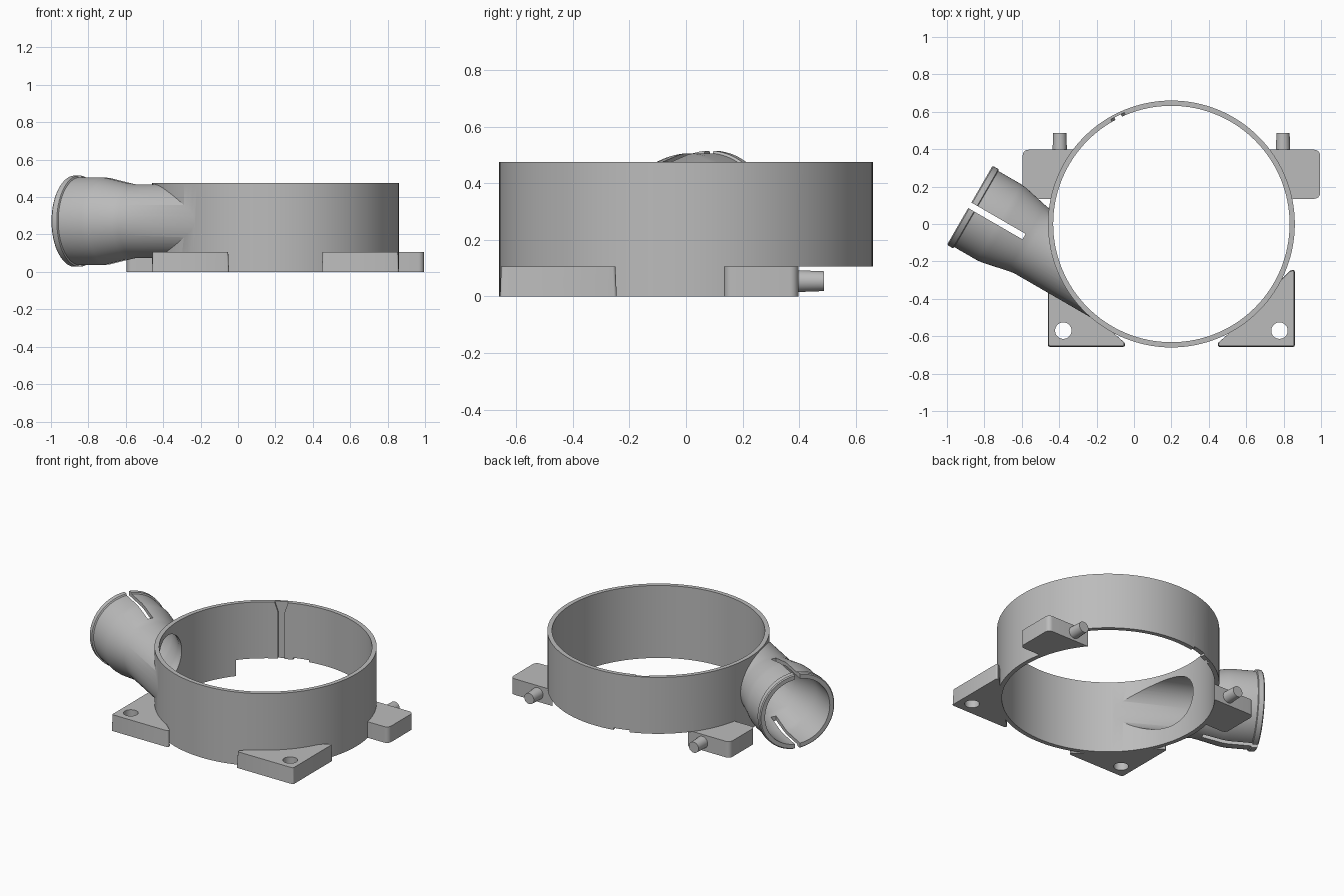
import bpy, bmesh
from math import sin, cos, radians, pi
from mathutils import Matrix, Vector

cube = bpy.data.objects.get("Cube")
if cube:
    bpy.data.objects.remove(cube, do_unlink=True)

GREY = (0.5, 0.5, 0.5, 1)
mat = bpy.data.materials.new("light grey")
mat.use_nodes = True
mat.diffuse_color = GREY
mat.node_tree.nodes["Principled BSDF"].inputs["Base Color"].default_value = GREY

CX = 0.2             # ring centre on x
R_OUT, R_IN, H = 0.66, 0.632, 0.475
FOOT_H = 0.105


def finish(name, bm, matrix):
    bmesh.ops.transform(bm, matrix=matrix, verts=bm.verts)
    bmesh.ops.recalc_face_normals(bm, faces=bm.faces)
    mesh = bpy.data.meshes.new(name)
    bm.to_mesh(mesh)
    bm.free()
    mesh.materials.append(mat)
    obj = bpy.data.objects.new(name, mesh)
    bpy.context.collection.objects.link(obj)
    return obj


def lathe(name, profile, matrix=Matrix(), n=96):
    """Closed solid of revolution from (radius, height) pairs."""
    bm = bmesh.new()
    rings = [[bm.verts.new((r * cos(2 * pi * i / n), r * sin(2 * pi * i / n), z))
              for i in range(n)] for r, z in profile]
    for a, b in zip(rings, rings[1:]):
        for i in range(n):
            j = (i + 1) % n
            bm.faces.new((a[i], a[j], b[j], b[i]))
    bm.faces.new(rings[0])
    bm.faces.new(rings[-1])
    return finish(name, bm, matrix)


def prism(name, pts, z0, z1, matrix=Matrix(), taper=1.0):
    """Extruded outline; the top is scaled about the outline's middle."""
    bm = bmesh.new()
    mid = sum((Vector(p) for p in pts), Vector((0, 0))) / len(pts)
    low = [bm.verts.new((x, y, z0)) for x, y in pts]
    top = [bm.verts.new((*(mid + (Vector(p) - mid) * taper), z1)) for p in pts]
    bm.faces.new(low)
    bm.faces.new(top)
    for i in range(len(pts)):
        j = (i + 1) % len(pts)
        bm.faces.new((low[i], low[j], top[j], top[i]))
    return finish(name, bm, matrix)


def box_pts(x0, x1, y0, y1):
    return [(x0, y0), (x1, y0), (x1, y1), (x0, y1)]


def arc(cx, cy, r, a0, a1, n):
    angles = [radians(a0 + (a1 - a0) * i / n) for i in range(n + 1)]
    return [(cx + r * cos(a), cy + r * sin(a)) for a in angles]


def boolean(obj, tool, op):
    mod = obj.modifiers.new(op, 'BOOLEAN')
    mod.operation, mod.solver, mod.object = op, 'EXACT', tool
    activate(obj)
    bpy.ops.object.modifier_apply(modifier=mod.name)
    bpy.data.objects.remove(tool, do_unlink=True)


def activate(obj):
    for o in bpy.context.selected_objects:
        o.select_set(False)
    obj.select_set(True)
    bpy.context.view_layer.objects.active = obj


def smooth(obj):
    activate(obj)
    bpy.ops.object.shade_smooth_by_angle(angle=radians(30))


def frame(x_axis, y_axis, origin):
    x, y = Vector(x_axis), Vector(y_axis)
    m = Matrix((x, y, x.cross(y))).transposed().to_4x4()
    m.translation = origin
    return m


def wall_frame(deg):
    """Local x along the wall, y up, z outward from the ring centre."""
    a = radians(deg)
    return frame((-sin(a), cos(a), 0), (0, 0, 1), (CX, 0, 0))


at_ring = Matrix.Translation((CX, 0, 0))
# Side tube frame: local z runs from the open end into the ring
a = radians(60)
tube_frame = frame((cos(a), sin(a), 0), (0, 0, 1), (-0.878, 0.1, 0.271))

# Ring with side tube, then hollowed out
body = lathe("ring_with_side_tube", [(R_OUT, 0), (R_OUT, H)], at_ring, 128)
boolean(body, lathe("tube_outer", [
    (0.238, 0), (0.244, 0.006), (0.244, 0.036), (0.235, 0.04), (0.235, 0.18),
    (0.231, 0.215), (0.202, 0.35), (0.196, 0.385), (0.196, 0.93)], tube_frame), 'UNION')
boolean(body, lathe("ring_bore", [(R_IN, -0.1), (R_IN, 0.6)], at_ring, 128), 'DIFFERENCE')
boolean(body, lathe("tube_bore", [
    (0.212, -0.05), (0.212, 0.18), (0.206, 0.215), (0.172, 0.35),
    (0.165, 0.385), (0.165, 0.95)], tube_frame), 'DIFFERENCE')
# Clamping slits above and below the tube end
boolean(body, prism("slit", box_pts(-0.017, 0.017, -0.3, 0.3), -0.05, 0.335, tube_frame),
        'DIFFERENCE')
# Raised lower edge at the back, with a small notch
boolean(body, prism("back_cut", box_pts(-0.7, 0.7, 0.397, 0.8), -0.1, FOOT_H, at_ring),
        'DIFFERENCE')
boolean(body, prism("notch", box_pts(-0.05, 0.05, 0, 0.118), 0.6, 0.7, wall_frame(105.5)),
        'DIFFERENCE')
# Inner keyway, flared at the top
boolean(body, prism("keyway", [
    (-0.02, 0), (0.02, 0), (0.02, 0.41), (0.042, 0.48), (-0.042, 0.48), (-0.02, 0.41)],
    0.6, 0.645, wall_frame(116.5)), 'DIFFERENCE')
smooth(body)

for side, s in (("left", 1), ("right", -1)):
    place = at_ring @ Matrix.Diagonal((s, 1, 1, 1))

    # Triangular front foot with a screw hole
    outline = ([(0.59, -0.295), (0.635, -0.25)] + arc(0.65, -0.255, 0.01, 90, 0, 3)
               + arc(0.65, -0.647, 0.01, 0, -90, 3)
               + arc(0.258, -0.647, 0.01, -90, -180, 3) + [(0.25, -0.635), (0.305, -0.587)]
               + arc(0, 0, 0.648, -63, -26, 20))
    foot = prism("front_foot_" + side, outline, 0, FOOT_H, place, 0.98)
    boolean(foot, lathe("hole", [(0.044, -0.1), (0.044, 0.2)],
                        place @ Matrix.Translation((0.578, -0.57, 0)), 40), 'DIFFERENCE')
    smooth(foot)

    # Rounded back tab
    outline = (arc(0.765, 0.165, 0.03, -90, 0, 6) + arc(0.765, 0.367, 0.03, 0, 90, 6)
               + arc(0, 0, 0.648, 37.8, 12, 14))
    smooth(prism("back_tab_" + side, outline, 0, FOOT_H, place))

    # Pin pointing backward
    pin_frame = place @ frame((1, 0, 0), (0, 0, -1), (0.597, 0.38, 0.054))
    smooth(lathe("back_pin_" + side, [(0.039, 0), (0.035, 0.107)], pin_frame, 32))
